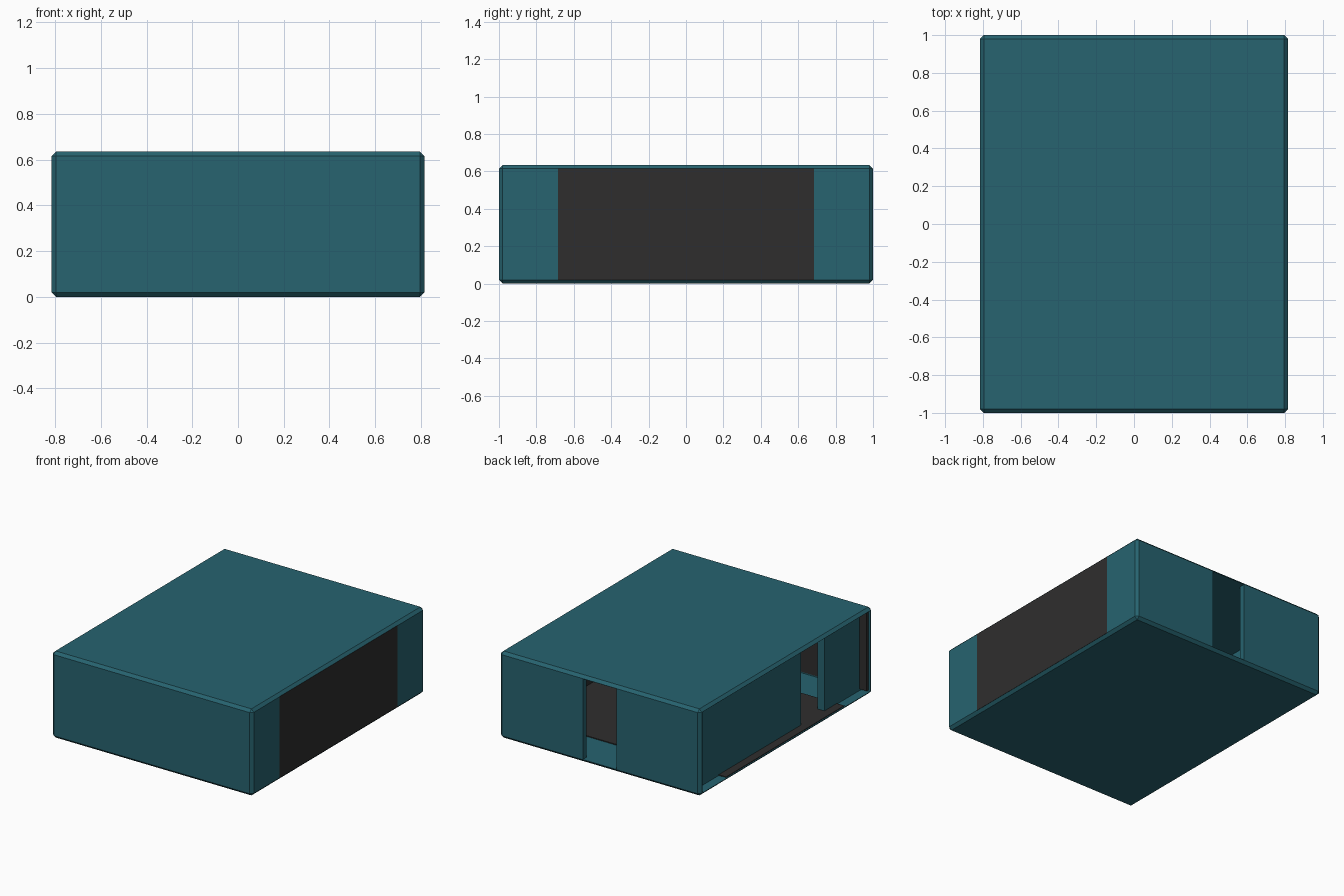
import bpy

if "Cube" in bpy.data.objects:
    bpy.data.objects.remove(bpy.data.objects["Cube"])

def material(name, rgb):
    m = bpy.data.materials.new(name)
    m.diffuse_color = (*rgb, 1)
    m.use_nodes = True
    m.node_tree.nodes["Principled BSDF"].inputs["Base Color"].default_value = m.diffuse_color
    return m

TEAL = material("teal", (0.02, 0.125, 0.16))
DARK = material("dark", (0.028, 0.027, 0.027))
X, Y, H = 0.815, 1.0, 0.635

def box(name, x, y, z, mat=None):
    """Box from (min, max) ranges on each axis."""
    bpy.ops.mesh.primitive_cube_add(
        size=1, location=[(a + b) / 2 for a, b in (x, y, z)])
    o = bpy.context.object
    o.name = name
    o.scale = [b - a for a, b in (x, y, z)]
    bpy.ops.object.transform_apply(location=True, rotation=False, scale=True)
    if mat:
        o.data.materials.append(mat)
    return o

def bevel(o, width):
    m = o.modifiers.new("bevel", 'BEVEL')
    m.width, m.segments = width, 1
    bpy.context.view_layer.objects.active = o
    bpy.ops.object.modifier_apply(modifier=m.name)

def cut(o, x, y, z):
    c = box("cutter", x, y, z)
    c.hide_render = True
    m = o.modifiers.new("cut", 'BOOLEAN')
    m.operation, m.solver, m.object = 'DIFFERENCE', 'EXACT', c
    bpy.context.view_layer.objects.active = o
    bpy.ops.object.modifier_apply(modifier=m.name)
    bpy.data.objects.remove(c, do_unlink=True)

# Outer shell with chamfered edges
shell = box("outer_shell", (-X, X), (-Y, Y), (0, H), TEAL)
bevel(shell, 0.02)
cut(shell, (-X + 0.04, X - 0.04), (-Y + 0.045, Y - 0.045), (0.02, H - 0.02))
# Open left side, back doorway, right window opening
cut(shell, (-0.9, -0.70), (-Y + 0.028, Y - 0.028), (0.021, H - 0.021))
cut(shell, (-0.137, 0.137), (0.9, 1.1), (0.022, H - 0.022))
cut(shell, (0.7, 0.9), (-0.685, 0.685), (0.019, H - 0.019))

# Dark panel filling the right opening
box("right_panel", (X - 0.04, X), (-0.685, 0.685), (0.019, H - 0.019), DARK)

# Recessed left wall in two parts with a doorway between
for name, y in (("left_wall_long", (-0.27, Y - 0.028)),
                ("left_wall_short", (-Y + 0.04, -0.54))):
    box(name, (-X + 0.07, -X + 0.125), y, (0.018, H - 0.018), TEAL)

# Dark interior linings
box("floor_lining", (-X + 0.01, X - 0.04), (-0.685, 0.685), (0.015, 0.026), DARK)
box("ceiling_lining", (-X + 0.13, X - 0.04), (-0.2, 0.2), (H - 0.026, H - 0.015), DARK)
box("front_lining", (-X + 0.015, X - 0.04), (-Y + 0.02, -Y + 0.05), (0.03, H - 0.03), DARK)
